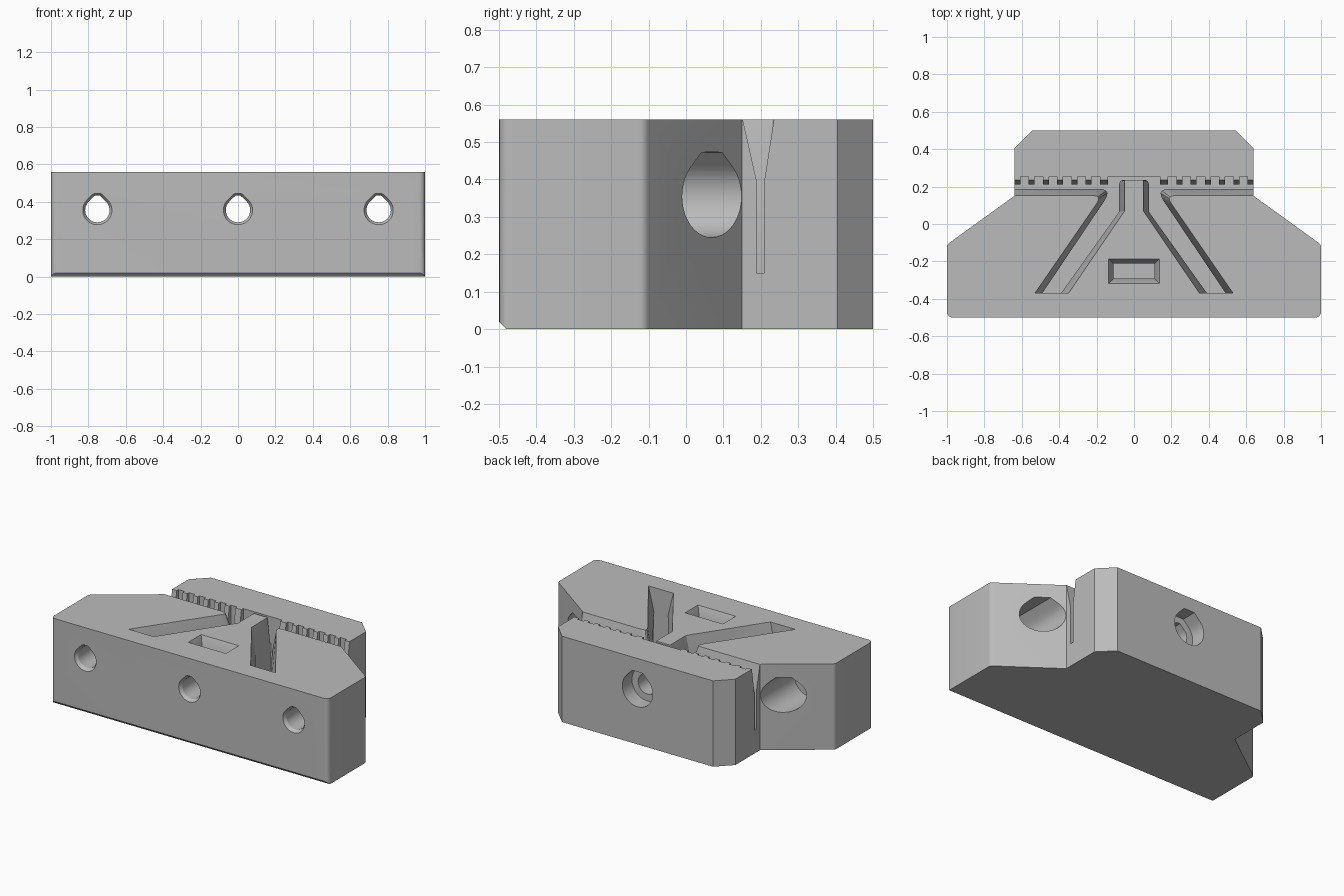
import bpy, bmesh
from math import pi, sin, cos
from mathutils import Vector

if "Cube" in bpy.data.objects:
    bpy.data.objects.remove(bpy.data.objects["Cube"])

HEIGHT = 0.56
HOLE_Z = 0.355

grey = bpy.data.materials.new("light_grey")
grey.use_nodes = True
grey.diffuse_color = (0.5, 0.5, 0.5, 1)
grey.node_tree.nodes["Principled BSDF"].inputs["Base Color"].default_value = (0.5, 0.5, 0.5, 1)


def loft(name, sections):
    """Closed solid through sections with equal point counts."""
    bm = bmesh.new()
    rings = [[bm.verts.new(p) for p in s] for s in sections]
    for a, b in zip(rings, rings[1:]):
        for i in range(len(a)):
            j = (i + 1) % len(a)
            bm.faces.new((a[i], a[j], b[j], b[i]))
    bm.faces.new(rings[0][::-1])
    bm.faces.new(rings[-1])
    bm.normal_update()
    bmesh.ops.triangulate(bm, faces=bm.faces[:])
    if bm.calc_volume(signed=True) < 0:
        bmesh.ops.reverse_faces(bm, faces=bm.faces[:])
    bm.normal_update()
    mesh = bpy.data.meshes.new(name)
    bm.to_mesh(mesh)
    bm.free()
    mesh.materials.append(grey)
    ob = bpy.data.objects.new(name, mesh)
    bpy.context.scene.collection.objects.link(ob)
    return ob


def rounded(points, steps=5):
    """Round the corners of a 2D outline given as (x, y, radius)."""
    out = []
    for i, (x, y, r) in enumerate(points):
        p = Vector((x, y))
        if not r:
            out.append(p)
            continue
        a = p + (Vector(points[i - 1][:2]) - p).normalized() * r
        b = p + (Vector(points[(i + 1) % len(points)][:2]) - p).normalized() * r
        for k in range(steps + 1):
            t = k / steps
            out.append(a * (1 - t) ** 2 + p * 2 * t * (1 - t) + b * t * t)
    return out


def at_z(outline, z, side=1):
    return [(side * p[0], p[1], z) for p in outline]


def box(name, x0, x1, y0, y1, z0, z1):
    o = [(x0, y0), (x1, y0), (x1, y1), (x0, y1)]
    return loft(name, [at_z(o, z0), at_z(o, z1)])


def teardrop(x, y, r, cap, n=40):
    """Hole section along y, with its roof peaked for printing."""
    pts = []
    for i in range(n):
        a = 2 * pi * i / n
        off = abs(a - pi / 2)
        k = r / cos(pi / 4 - off) if off < pi / 4 else r
        pts.append((x + k * cos(a), y, HOLE_Z + min(k * sin(a), cap)))
    return pts


def volume(mesh):
    bm = bmesh.new()
    bm.from_mesh(mesh)
    v = bm.calc_volume(signed=True)
    bm.free()
    return v


# Main block
half = [(1, -0.5, 0.035), (1, -0.11, 0.015), (0.64, 0.15, 0), (0.64, 0.405, 0), (0.545, 0.5, 0)]
outline = rounded(half + [(-x, y, r) for x, y, r in reversed(half)])
body = loft("belt_clamp_body", [at_z(outline, 0), at_z(outline, HEIGHT)])


def cut(cutter):
    """Subtract a cutter, taking the first solver that gives a sound solid."""
    before = volume(body.data)
    cutter.hide_render = True
    mod = body.modifiers.new("cut", 'BOOLEAN')
    mod.operation = 'DIFFERENCE'
    mod.object = cutter
    for solver in ('EXACT', 'MANIFOLD', 'FLOAT'):
        mod.solver = solver
        bpy.context.view_layer.update()
        graph = bpy.context.evaluated_depsgraph_get()
        result = bpy.data.meshes.new_from_object(body.evaluated_get(graph))
        if 0.8 * before < volume(result) < before - 1e-6:
            body.data = result
            break
    body.modifiers.remove(mod)
    bpy.data.objects.remove(cutter)


# Chamfer under the front edge
wedge = [(-0.52, -0.02), (-0.46, -0.02), (-0.52, 0.04)]
cut(loft("front_chamfer", [[(x, y, z) for y, z in wedge] for x in (-1.1, 1.1)]))

# Belt channels: straight slot, turn round the shoulder, diagonal leg
floor = rounded([(0.7, 0.188, 0), (0.7, 0.21, 0), (0.14, 0.21, 0), (0.14, 0.255, 0),
                 (-0.01, 0.255, 0), (-0.01, 0.236, 0), (0.08, 0.236, 0.03), (0.08, 0.065, 0),
                 (0.39, -0.37, 0), (0.49, -0.37, 0), (0.115, 0.188, 0.075)])
rim = rounded([(0.7, 0.152, 0), (0.7, 0.235, 0), (0.14, 0.235, 0), (0.14, 0.255, 0),
               (-0.01, 0.255, 0), (-0.01, 0.236, 0), (0.05, 0.236, 0.008), (0.05, 0.07, 0),
               (0.35, -0.37, 0), (0.53, -0.37, 0), (0.17, 0.152, 0.05)])
for side in (1, -1):
    cut(loft("belt_channel", [at_z(floor, 0.15, side), at_z(floor, 0.4, side),
                              at_z(rim, HEIGHT, side), at_z(rim, HEIGHT + 0.05, side)]))

# Grooves for the belt teeth
for side in (1, -1):
    for i in range(6):
        x = side * (0.585 - 0.076 * i)
        cut(box("tooth_groove", x - 0.022, x + 0.022, 0.2, 0.253, 0.15, 0.6))

# Nut pocket with a flared mouth
levels = [(0.24, 0), (0.5, 0), (HEIGHT, 0.026), (0.6, 0.026)]
cut(loft("nut_pocket", [[(-0.11 - e, -0.292 - e, z), (0.11 + e, -0.292 - e, z),
                         (0.11 + e, -0.212 + e, z), (-0.11 - e, -0.212 + e, z)]
                        for z, e in levels]))

# Bolt holes with flared fronts and counterbored backs
for x, seat in ((-0.752, -0.2), (0, 0.4), (0.752, -0.2)):
    cut(loft("bolt_hole", [teardrop(x, -0.52, 0.078, 0.09), teardrop(x, -0.5, 0.078, 0.09),
                           teardrop(x, -0.48, 0.065, 0.078), teardrop(x, seat + 0.01, 0.065, 0.078)]))
    cut(loft("counterbore", [teardrop(x, seat, 0.11, 0.118), teardrop(x, 0.6, 0.11, 0.118)]))

# Smooth the rounded walls, keep edges crisp
bpy.ops.object.select_all(action='DESELECT')
body.select_set(True)
bpy.context.view_layer.objects.active = body
bpy.ops.object.shade_smooth_by_angle(angle=pi / 6)
